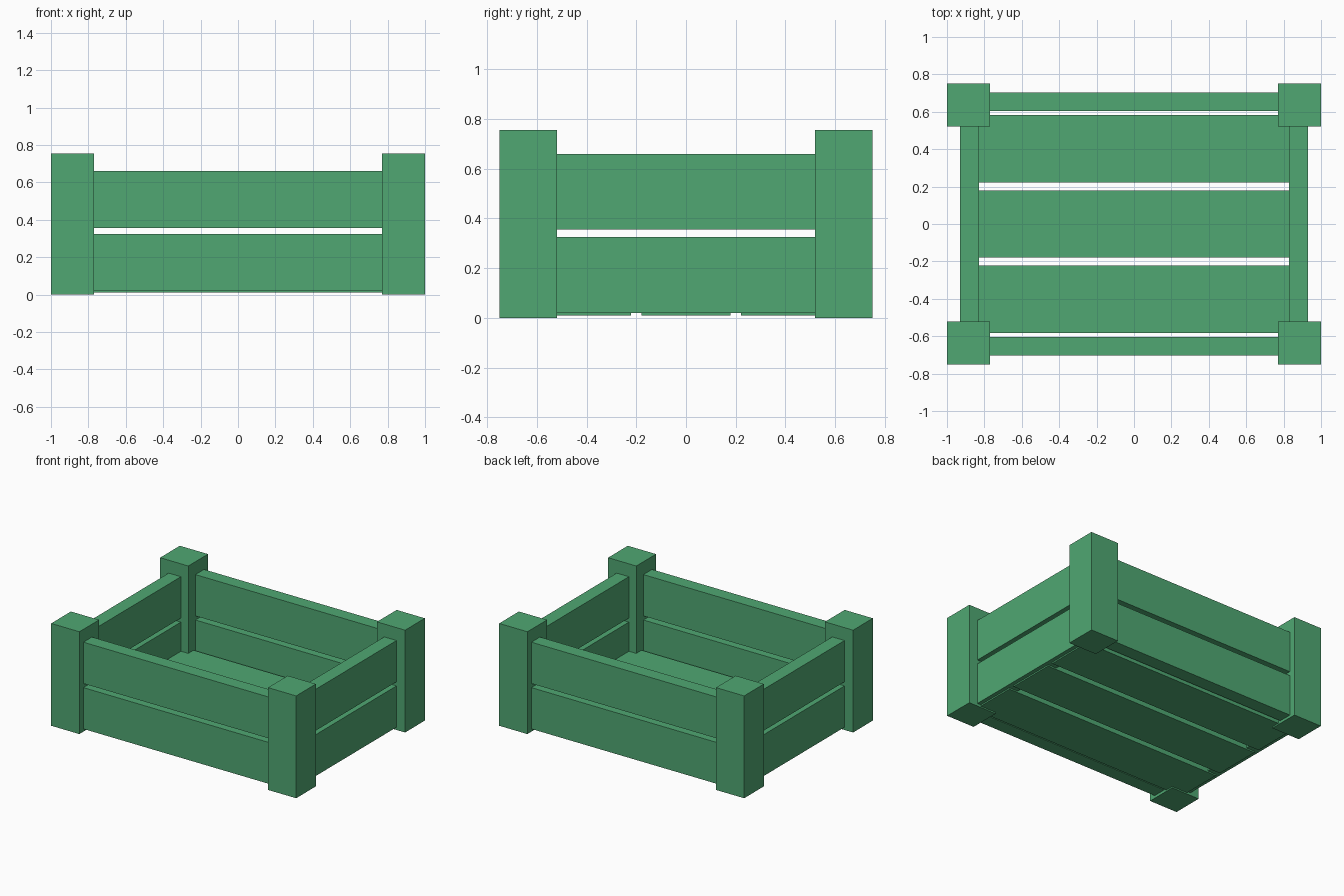
import bpy
import bmesh

if "Cube" in bpy.data.objects:
    bpy.data.objects.remove(bpy.data.objects["Cube"])

green = bpy.data.materials.new("green_paint")
green.diffuse_color = (0.08, 0.39, 0.17, 1.0)
green.use_nodes = True
green.node_tree.nodes["Principled BSDF"].inputs["Base Color"].default_value = green.diffuse_color


def box(name, x, y, z):
    """Axis-aligned box from (min, max) pairs."""
    bm = bmesh.new()
    bmesh.ops.create_cube(bm, size=1.0)
    for v in bm.verts:
        v.co = [lo + (c + 0.5) * (hi - lo) for c, (lo, hi) in zip(v.co, (x, y, z))]
    mesh = bpy.data.meshes.new(name)
    bm.to_mesh(mesh)
    bm.free()
    mesh.materials.append(green)
    obj = bpy.data.objects.new(name, mesh)
    bpy.context.collection.objects.link(obj)
    return obj


def span(centre, size):
    return (centre - size / 2, centre + size / 2)


POST = 0.23
THICK = 0.10
SLATS = {"lower": (0.02, 0.325), "upper": (0.355, 0.66)}

# Corner posts
for sy, end in ((-1, "front"), (1, "back")):
    for sx, side in ((-1, "left"), (1, "right")):
        box(f"{end}_{side}_post", span(sx * 0.885, POST),
            span(sy * 0.635, POST), (0.0, 0.755))

# Wall slats, ends let into the posts
for level, z in SLATS.items():
    for s, end, side in ((-1, "front", "left"), (1, "back", "right")):
        box(f"{end}_{level}_slat", span(0, 1.64), span(s * 0.653, THICK), z)
        box(f"{side}_{level}_slat", span(s * 0.88, THICK), span(0, 1.14), z)

# Floor boards
for i, name in enumerate(("front", "middle", "back")):
    box(f"{name}_floor_board", span(0, 1.80), span((i - 1) * 0.402, 0.36), (0.01, 0.11))
